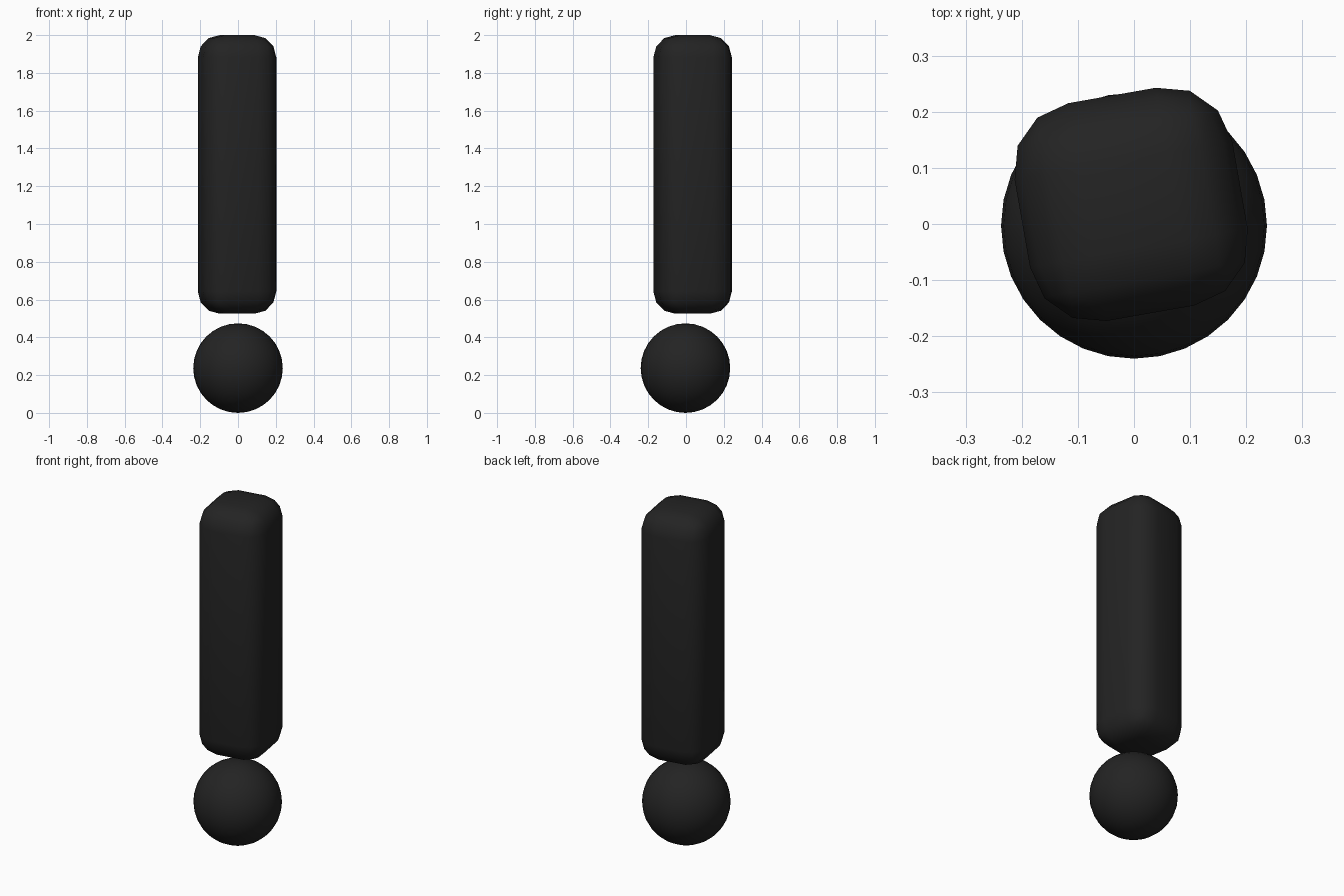
import bpy
import math

if "Cube" in bpy.data.objects:
    bpy.data.objects.remove(bpy.data.objects["Cube"])

# Single near-black colour
black = bpy.data.materials.new("soft_black")
black.diffuse_color = (0.017, 0.017, 0.017, 1)
black.use_nodes = True
black.node_tree.nodes["Principled BSDF"].inputs["Base Color"].default_value = black.diffuse_color

# Dot: round ball at the bottom
bpy.ops.mesh.primitive_uv_sphere_add(segments=32, ring_count=16, radius=0.237,
                                     location=(0, -0.003, 0.237))
dot = bpy.context.object
dot.name = "dot"

# Bar: tall rounded box, slightly turned about z
bpy.ops.mesh.primitive_cube_add(size=1, location=(-0.005, 0.035, 1.2625),
                                rotation=(0, 0, math.radians(10)))
bar = bpy.context.object
bar.name = "bar"
bar.scale = (0.394, 0.394, 1.475)
bpy.ops.object.transform_apply(location=False, rotation=False, scale=True)
bevel = bar.modifiers.new("rounded_edges", 'BEVEL')
bevel.width = 0.118
bevel.segments = 3
bpy.ops.object.modifier_apply(modifier=bevel.name)

# Shared colour and smooth shading
for part in (dot, bar):
    part.data.materials.append(black)
    part.data.shade_smooth()
